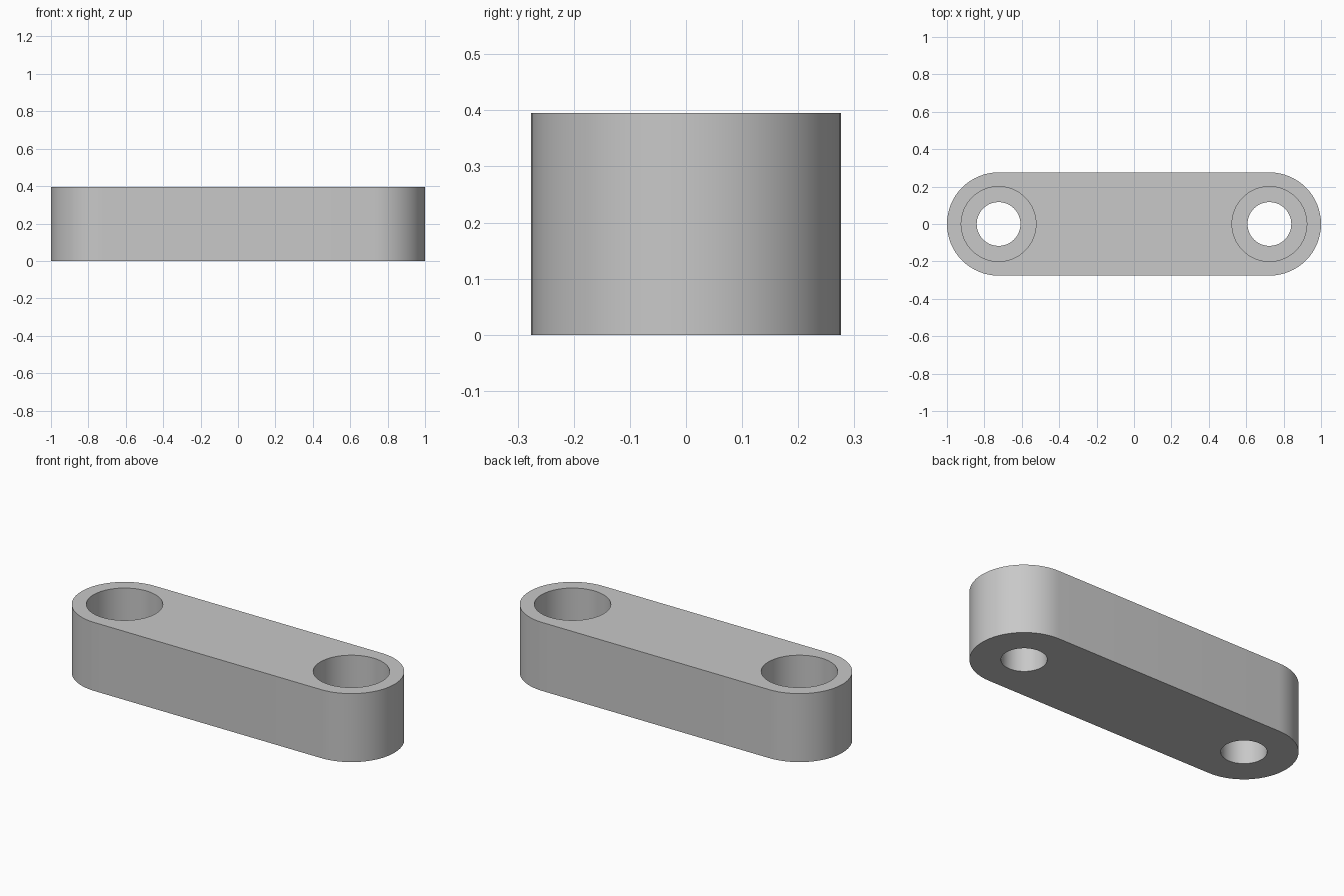
import bpy
import bmesh
from math import sin, cos, pi

cube = bpy.data.objects.get("Cube")
if cube:
    bpy.data.objects.remove(cube, do_unlink=True)

HEIGHT = 0.395
END_RADIUS = 0.276
HOLE_X = 1 - END_RADIUS
BORE_RADIUS, HOLE_RADIUS = 0.2, 0.117
LEDGE_Z = 0.195
SEGMENTS = 64

grey = bpy.data.materials.new("plain grey")
grey.use_nodes = True
colour = (0.58, 0.58, 0.58, 1)
grey.diffuse_color = colour
grey.node_tree.nodes["Principled BSDF"].inputs["Base Color"].default_value = colour


def arc(cx, radius, start, sweep, steps):
    """Points along an arc centred on the x axis."""
    angles = [start + sweep * i / steps for i in range(steps + 1)]
    return [(cx + radius * cos(a), radius * sin(a)) for a in angles]


def stack_object(name, levels):
    """Solid through a stack of (outline, z) levels with equal point counts."""
    bm = bmesh.new()
    rings = [[bm.verts.new((x, y, z)) for x, y in outline] for outline, z in levels]
    bm.faces.new(rings[0][::-1])
    bm.faces.new(rings[-1])
    for low, high in zip(rings, rings[1:]):
        for i in range(len(low)):
            j = (i + 1) % len(low)
            bm.faces.new((low[i], low[j], high[j], high[i]))
    bmesh.ops.recalc_face_normals(bm, faces=bm.faces)
    mesh = bpy.data.meshes.new(name)
    bm.to_mesh(mesh)
    bm.free()
    mesh.materials.append(grey)
    obj = bpy.data.objects.new(name, mesh)
    bpy.context.collection.objects.link(obj)
    return obj


# Link bar with rounded ends
half = SEGMENTS // 2
outline = (arc(HOLE_X, END_RADIUS, -pi / 2, pi, half)
           + arc(-HOLE_X, END_RADIUS, pi / 2, pi, half))
link_bar = stack_object("link_bar", [(outline, 0), (outline, HEIGHT)])
bpy.context.view_layer.objects.active = link_bar
link_bar.select_set(True)

# Stepped holes: wide bore above, narrow through hole below
for side in (-1, 1):
    narrow, wide = [arc(side * HOLE_X, r, 0, 2 * pi, SEGMENTS)[:-1]
                    for r in (HOLE_RADIUS, BORE_RADIUS)]
    cutter = stack_object("hole_cutter", [(narrow, -0.1), (narrow, LEDGE_Z),
                                          (wide, LEDGE_Z), (wide, HEIGHT + 0.1)])
    cutter.hide_render = True
    cut = link_bar.modifiers.new("stepped hole", "BOOLEAN")
    cut.operation = "DIFFERENCE"
    cut.solver = "EXACT"
    cut.object = cutter
    bpy.ops.object.modifier_apply(modifier=cut.name)
    bpy.data.objects.remove(cutter, do_unlink=True)

bpy.ops.object.shade_smooth_by_angle(angle=pi / 6)
